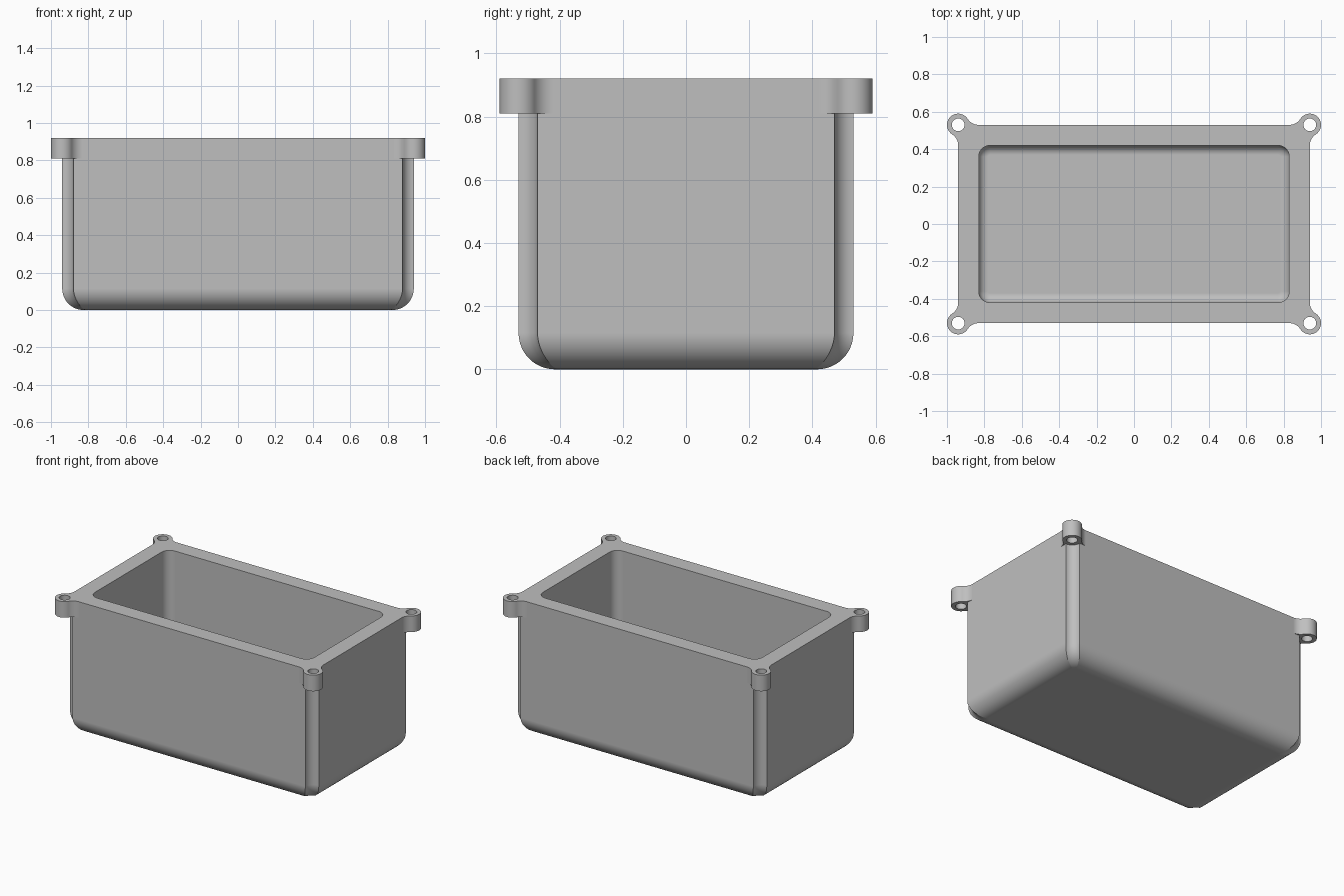
import bpy
import bmesh
from math import sin, cos, atan2, sqrt, pi

old = bpy.data.objects.get("Cube")
if old:
    bpy.data.objects.remove(old, do_unlink=True)

HX, HY = 0.94, 0.53           # half size of the walls, also the screw centres
HEIGHT, EAR_Z = 0.92, 0.81
BOSS, HOLE, BLEND = 0.06, 0.034, 0.07

grey = bpy.data.materials.new("grey_plastic")
grey.use_nodes = True
grey.diffuse_color = (0.52, 0.52, 0.52, 1)
grey.node_tree.nodes["Principled BSDF"].inputs["Base Color"].default_value = (0.52, 0.52, 0.52, 1)


def arc(cx, cy, r, a, b, n):
    return [(cx + r * cos(a + (b - a) * i / n), cy + r * sin(a + (b - a) * i / n))
            for i in range(n + 1)]


def four_corners(pts):
    """Repeat a corner, drawn counter-clockwise in +x +y, around the box."""
    return (pts + [(-x, y) for x, y in reversed(pts)]
            + [(-x, -y) for x, y in pts] + [(x, -y) for x, y in reversed(pts)])


def grooved_outline(s):
    """Outer wall moved inward by s, with a round screw groove at each corner."""
    d = sqrt((BOSS + s) ** 2 - s ** 2)
    tilt = atan2(s, d)
    return four_corners(arc(HX, HY, BOSS + s, -pi / 2 - tilt, -pi + tilt, 12))


def eared_outline():
    """Rim outline with a round ear blended into both walls at each corner."""
    d = sqrt((BOSS + BLEND) ** 2 - BLEND ** 2)
    phi = atan2(d, BLEND)
    return four_corners(arc(HX + BLEND, HY - d, BLEND, pi, pi - phi, 10)[:-1]
                        + arc(HX, HY, BOSS, -phi, pi / 2 + phi, 28)
                        + arc(HX - d, HY + BLEND, BLEND, phi - pi / 2, -pi / 2, 10)[1:])


def cavity_outline(s):
    return four_corners(arc(0.77, 0.36, 0.06 - s, 0, pi / 2, 10))


def loft(name, layers):
    """Closed solid through equal-length outlines given as (outline, z)."""
    bm = bmesh.new()
    rings = [[bm.verts.new((x, y, z)) for x, y in pts] for pts, z in layers]
    for low, high in zip(rings, rings[1:]):
        for i in range(len(low)):
            j = (i + 1) % len(low)
            bm.faces.new((low[i], low[j], high[j], high[i]))
    bm.faces.new(rings[0][::-1])
    bm.faces.new(rings[-1])
    bmesh.ops.recalc_face_normals(bm, faces=bm.faces)
    mesh = bpy.data.meshes.new(name)
    bm.to_mesh(mesh)
    bm.free()
    mesh.materials.append(grey)
    obj = bpy.data.objects.new(name, mesh)
    bpy.context.collection.objects.link(obj)
    return obj


def rounded_bottom(outline, radius, floor, top, n=12):
    turns = [pi / 2 * i / n for i in range(n + 1)]
    return ([(outline(radius * (1 - sin(t))), floor + radius * (1 - cos(t))) for t in turns]
            + [(outline(0), top)])


def combine(target, other, operation):
    mod = target.modifiers.new(operation.lower(), "BOOLEAN")
    mod.operation, mod.solver, mod.object = operation, "EXACT", other
    bpy.context.view_layer.objects.active = target
    bpy.ops.object.modifier_apply(modifier=mod.name)
    bpy.data.objects.remove(other, do_unlink=True)


# Outer walls with filleted bottom, and the eared rim
box = loft("open_box", rounded_bottom(grooved_outline, 0.115, 0, 0.86))
rim = eared_outline()
combine(box, loft("eared_rim", [(rim, EAR_Z), (rim, HEIGHT)]), "UNION")

# Hollow interior
combine(box, loft("cavity_cutter", rounded_bottom(cavity_outline, 0.05, 0.11, 1)), "DIFFERENCE")

# Screw holes through the ears
for sx in (-1, 1):
    for sy in (-1, 1):
        ring = arc(sx * HX, sy * HY, HOLE, 0, 2 * pi, 32)[:-1]
        combine(box, loft("hole_cutter", [(ring, 0.7), (ring, 1)]), "DIFFERENCE")

# Smooth fillets, crisp edges, flat walls
bpy.ops.object.select_all(action="DESELECT")
box.select_set(True)
bpy.context.view_layer.objects.active = box
bpy.ops.object.shade_smooth_by_angle(angle=pi / 6)
box.modifiers.new("flat_walls", "WEIGHTED_NORMAL").keep_sharp = True
